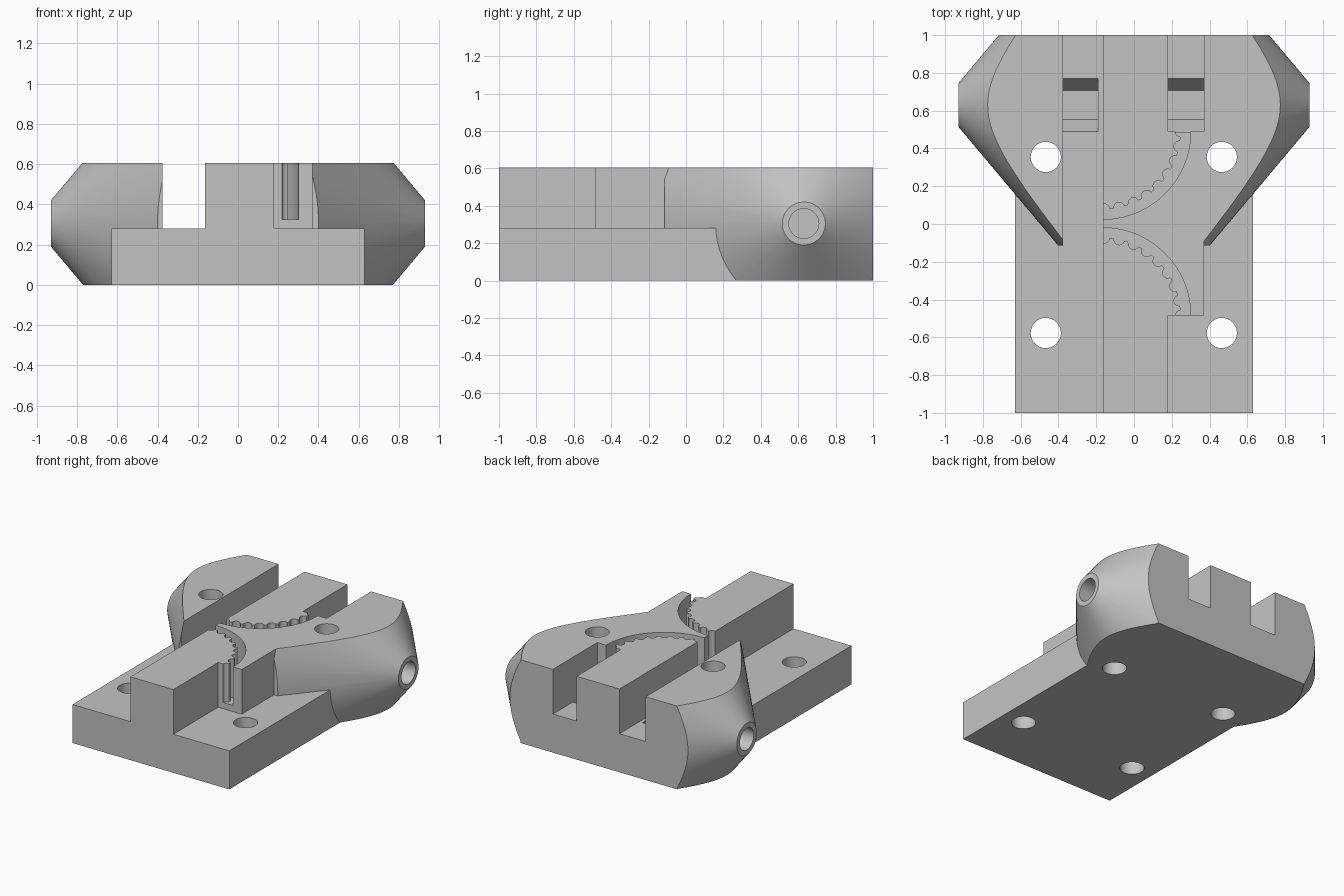
import bpy, bmesh, math

if "Cube" in bpy.data.objects:
    bpy.data.objects.remove(bpy.data.objects["Cube"], do_unlink=True)

grey = bpy.data.materials.new("light_grey")
grey.use_nodes = True
GREY = (0.55, 0.55, 0.55, 1)
grey.diffuse_color = GREY
grey.node_tree.nodes["Principled BSDF"].inputs["Base Color"].default_value = GREY


def loft(name, rings):
    """Closed solid through matching rings of points."""
    bm = bmesh.new()
    loops = [[bm.verts.new(p) for p in ring] for ring in rings]
    n = len(loops[0])
    for a, b in zip(loops, loops[1:]):
        for i in range(n):
            j = (i + 1) % n
            bm.faces.new((a[i], a[j], b[j], b[i]))
    bm.faces.new(loops[0])
    bm.faces.new(loops[-1])
    bmesh.ops.recalc_face_normals(bm, faces=bm.faces)
    mesh = bpy.data.meshes.new(name)
    bm.to_mesh(mesh)
    bm.free()
    mesh.materials.append(grey)
    ob = bpy.data.objects.new(name, mesh)
    bpy.context.collection.objects.link(ob)
    return ob


def prism(name, pts, axis, lo, hi):
    """Extrude a flat outline along one axis."""
    place = {"x": lambda p, t: (t, p[0], p[1]),
             "y": lambda p, t: (p[0], t, p[1]),
             "z": lambda p, t: (p[0], p[1], t)}[axis]
    return loft(name, [[place(p, t) for p in pts] for t in (lo, hi)])


def box(name, x0, x1, y0, y1, z0, z1):
    return prism(name, [(x0, y0), (x1, y0), (x1, y1), (x0, y1)], "z", z0, z1)


def circle(cx, cy, r, n):
    return [(cx + r * math.cos(math.tau * i / n), cy + r * math.sin(math.tau * i / n))
            for i in range(n)]


def combine(target, other, operation):
    mod = target.modifiers.new(other.name, "BOOLEAN")
    mod.operation, mod.solver, mod.object = operation, "EXACT", other
    bpy.context.view_layer.objects.active = target
    bpy.ops.object.modifier_apply(modifier=mod.name)
    bpy.data.objects.remove(other, do_unlink=True)


TOP, FLOOR = 0.605, 0.28
AXIS_Y, AXIS_Z = 0.63, 0.305
RAIL_L, RAIL_R = 0.18, -0.165      # rail sides
WALL_L, WALL_R = 0.37, -0.375      # outer walls of the channels

# Conical side housings, clipped to a slab
profile = [(-0.93, 0.115), (-0.3, 0.865), (0.3, 0.865), (0.93, 0.115)]
body = loft("mount_body", [[(x, y, z) for y, z in circle(AXIS_Y, AXIS_Z, r, 64)]
                           for x, r in profile])
combine(body, box("slab", -1, 1, -0.115, 1, 0, TOP), "INTERSECT")

# Base plate with the central rail, and the belt anchor block beside it
plate = [(-0.63, 0), (0.63, 0), (0.63, FLOOR), (RAIL_L, FLOOR), (RAIL_L, TOP),
         (RAIL_R, TOP), (RAIL_R, FLOOR), (-0.63, FLOOR)]
combine(body, prism("plate_and_rail", plate, "y", -1, 1), "UNION")
combine(body, box("anchor_block", 0.1, WALL_L, -0.485, 0, 0.1, TOP), "UNION")

# Open channels
combine(body, box("right_channel", WALL_R, RAIL_R, -2, 2, FLOOR, 1), "DIFFERENCE")
combine(body, box("left_channel", RAIL_L, WALL_L, 0.49, 2, FLOOR, 1), "DIFFERENCE")

# Hexagonal nut recesses and bolt holes along the cone axis
for side, x0, x1 in (("left", RAIL_L, WALL_L), ("right", WALL_R, -0.19)):
    hexagon = circle(AXIS_Y, AXIS_Z, 0.155, 6)
    combine(body, prism(side + "_nut", hexagon, "x", x0, x1), "DIFFERENCE")
    s = 1 if side == "left" else -1
    bore = circle(AXIS_Y, AXIS_Z, 0.08, 32)
    combine(body, prism(side + "_bolt", bore, "x", s * 0.3, s * 1.1), "DIFFERENCE")

# Vertical screw holes
for x in (-0.467, 0.465):
    for y in (0.355, -0.577):
        combine(body, prism("screw_hole", circle(x, y, 0.08, 32), "z", -1, 1), "DIFFERENCE")

# Curved toothed belt slots
PITCH, INNER, OUTER, TOOTH = 0.08, 0.412, 0.465, 0.028
for cy, s in ((0.49, -1), (-0.485, 1)):
    angles = [math.radians(-4 + 0.5 * i) for i in range(201)]
    outline = [(RAIL_R + OUTER * math.cos(a), cy + s * OUTER * math.sin(a)) for a in angles]
    for a in reversed(angles):
        d = (a * INNER + PITCH / 2) % PITCH - PITCH / 2
        r = INNER - math.sqrt(max(0, TOOTH ** 2 - d ** 2))
        outline.append((RAIL_R + r * math.cos(a), cy + s * r * math.sin(a)))
    combine(body, prism("belt_slot", outline, "z", 0.325, 1), "DIFFERENCE")

bpy.ops.object.select_all(action="DESELECT")
body.select_set(True)
bpy.context.view_layer.objects.active = body
bpy.ops.object.shade_smooth_by_angle(angle=math.radians(25))
